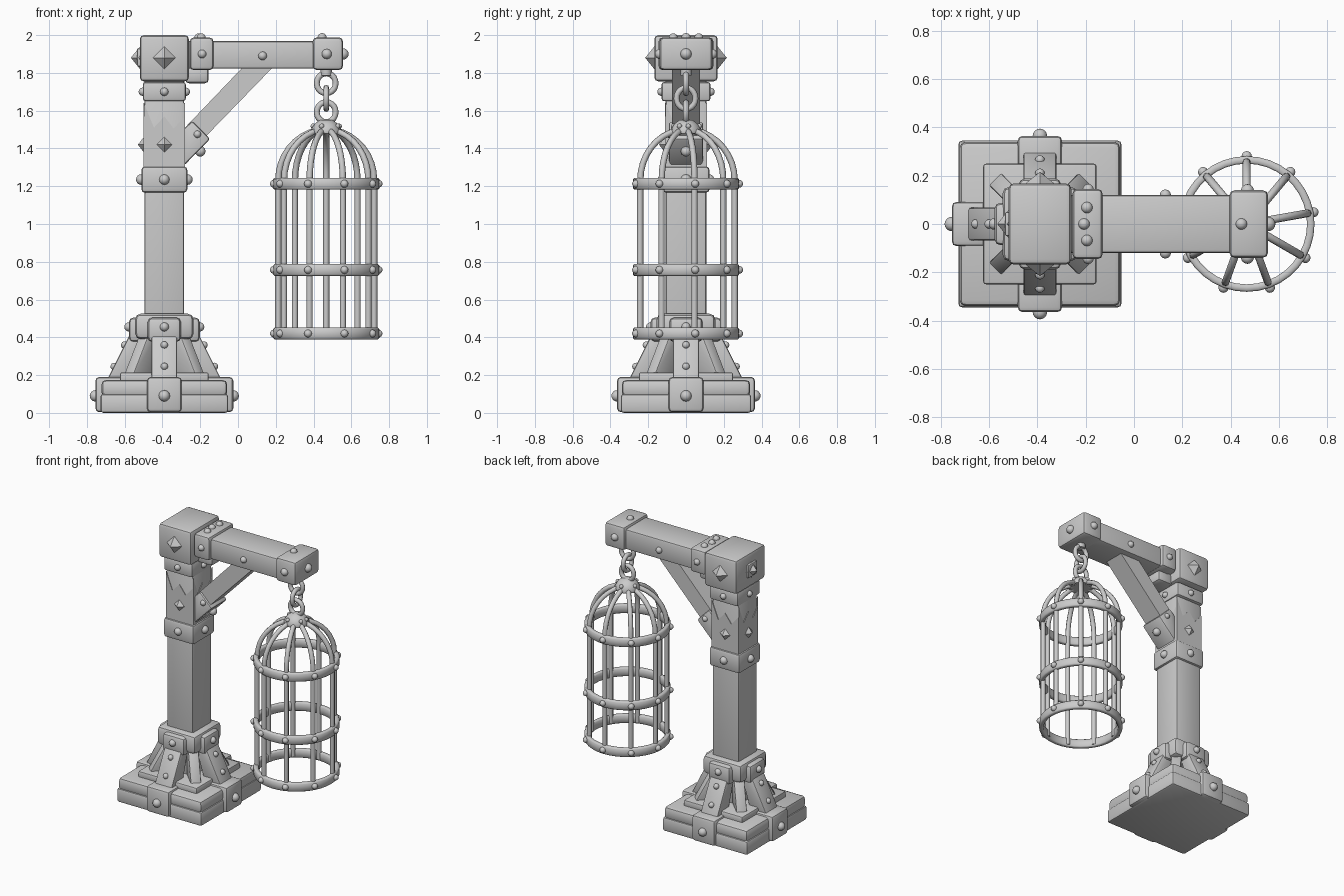
import bpy, bmesh, math
from mathutils import Vector, Matrix

if "Cube" in bpy.data.objects:
    bpy.data.objects.remove(bpy.data.objects["Cube"])

grey = bpy.data.materials.new("plain grey")
grey.use_nodes = True
grey.diffuse_color = (0.6, 0.6, 0.6, 1)
grey.node_tree.nodes["Principled BSDF"].inputs["Base Color"].default_value = (0.6, 0.6, 0.6, 1)

PX = -0.39             # post centre
CX = 0.467             # cage centre
SIDES = [Vector((1, 0, 0)), Vector((0, 1, 0)), Vector((-1, 0, 0)), Vector((0, -1, 0))]
POST = Vector((PX, 0, 0))


def finish(name, bm, matrix=Matrix(), bevel=0.0, angle=35):
    """Turn a bmesh into a shaded object, optionally with softened edges."""
    bmesh.ops.recalc_face_normals(bm, faces=bm.faces)
    if bevel:
        bmesh.ops.bevel(bm, geom=bm.edges[:], offset=bevel, segments=2, profile=0.5,
                        affect='EDGES', clamp_overlap=True)
    me = bpy.data.meshes.new(name)
    bm.to_mesh(me)
    bm.free()
    me.materials.append(grey)
    me.shade_smooth()
    me.set_sharp_from_angle(angle=math.radians(angle))
    ob = bpy.data.objects.new(name, me)
    ob.matrix_world = matrix
    bpy.context.collection.objects.link(ob)
    return ob


def box(name, lo, hi, bevel=0.015, matrix=Matrix(), taper=1.0):
    """Bevelled box between two corners; taper scales its top."""
    lo, hi = Vector(lo), Vector(hi)
    mid, size = (lo + hi) / 2, hi - lo
    bm = bmesh.new()
    bmesh.ops.create_cube(bm, size=1)
    for v in bm.verts:
        k = taper if v.co.z > 0 else 1
        v.co = Vector((v.co.x * size.x * k, v.co.y * size.y * k, v.co.z * size.z)) + mid
    return finish(name, bm, matrix, bevel)


def block(name, half_x, half_y, z0, z1, bevel=0.015, taper=1.0):
    """Box centred on the post."""
    return box(name, (PX - half_x, -half_y, z0), (PX + half_x, half_y, z1), bevel, taper=taper)


def aim(pos, direction):
    return Matrix.Translation(pos) @ Vector(direction).to_track_quat('Z', 'Y').to_matrix().to_4x4()


def bolt(pos, direction, r=0.027, name="bolt"):
    bm = bmesh.new()
    bmesh.ops.create_uvsphere(bm, u_segments=12, v_segments=8, radius=r)
    finish(name, bm, aim(pos, direction), angle=80)


def diamond_stud(pos, direction, r=0.06, h=0.05):
    bm = bmesh.new()
    bmesh.ops.create_cone(bm, cap_ends=True, segments=4, radius1=r, radius2=0, depth=h)
    finish("diamond_stud", bm, aim(Vector(pos) + Vector(direction) * h / 2, direction))


def turn(i):
    """Quarter turn about the post axis; side 0 faces +x."""
    return Matrix.Translation(POST) @ Matrix.Rotation(i * math.pi / 2, 4, 'Z')


def prism(name, outline, half, matrix=Matrix(), bevel=0.0):
    """Extrude an xz outline along y, from -half to half."""
    bm = bmesh.new()
    face = bm.faces.new([bm.verts.new((x, -half, z)) for x, z in outline])
    new = bmesh.ops.extrude_face_region(bm, geom=[face])["geom"]
    bmesh.ops.translate(bm, vec=(0, 2 * half, 0), verts=[v for v in new if isinstance(v, bmesh.types.BMVert)])
    return finish(name, bm, matrix, bevel)


def tube(name, points, radius, closed=False, spline='POLY'):
    """Round bar along a path."""
    cu = bpy.data.curves.new(name, 'CURVE')
    cu.dimensions = '3D'
    cu.bevel_depth = radius
    cu.bevel_resolution = 2
    cu.use_fill_caps = True
    sp = cu.splines.new(spline)
    sp.points.add(len(points) - 1)
    for p, co in zip(sp.points, points):
        p.co = (*co, 1)
    sp.use_cyclic_u = closed
    sp.use_smooth = True
    cu.materials.append(grey)
    ob = bpy.data.objects.new(name, cu)
    bpy.context.collection.objects.link(ob)


def lathe(name, profile, steps, centre, closed):
    """Spin an (r, z) profile about a vertical axis."""
    bm = bmesh.new()
    vs = [bm.verts.new((r, 0, z)) for r, z in profile]
    es = [bm.edges.new(pair) for pair in zip(vs, vs[1:] + vs[:1] if closed else vs[1:])]
    bmesh.ops.spin(bm, geom=vs + es, cent=(0, 0, 0), axis=(0, 0, 1), angle=2 * math.pi,
                   steps=steps, use_duplicate=False)
    bmesh.ops.remove_doubles(bm, verts=bm.verts, dist=0.0005)
    return finish(name, bm, Matrix.Translation(centre), angle=50)


# Stone base: two worn layers and a raised step
block("base_slab_lower", 0.338, 0.345, 0, 0.1, 0.015)
block("base_slab_upper", 0.333, 0.34, 0.085, 0.175, 0.025)
block("base_step", 0.235, 0.25, 0.16, 0.215, 0.012)

# Clamps, leaning braces and collar pads on the four sides of the foot
for i, d in enumerate(SIDES):
    m = turn(i)
    box("base_clamp", (0.19, -0.092, 0.004), (0.365, 0.092, 0.19), 0.02, m)
    bolt(POST + d * 0.365 + Vector((0, 0, 0.09)), d, 0.03, "clamp_bolt")
    prism("foot_brace", [(0.305, 0.17), (0.17, 0.44), (0.09, 0.44), (0.17, 0.17)], 0.068, m, 0.01)
    for t in (0.28, 0.7):
        bolt(POST + d * (0.302 - 0.132 * t) + Vector((0, 0, 0.17 + 0.27 * t)),
             d + Vector((0, 0, 0.5)), 0.02, "brace_bolt")
    box("collar_pad", (0.1, -0.088, 0.375), (0.188, 0.088, 0.505), 0.025, m)
    bolt(POST + d * 0.188 + Vector((0, 0, 0.455)), d, 0.024, "collar_bolt")
    # Outer edge ribs that close the corners of the foot
    rib = m @ Matrix.Rotation(math.pi / 4, 4, 'Z')
    prism("corner_rib", [(0.27, 0.2), (0.15, 0.42), (0.08, 0.42), (0.1, 0.2)], 0.035, rib, 0.008)
block("foot_collar", 0.155, 0.155, 0.39, 0.525, 0.03)

# Post, bands and head
block("post", 0.105, 0.108, 0.17, 1.78, 0.012)
block("middle_band", 0.122, 0.125, 1.165, 1.305, 0.02)
block("upper_band", 0.114, 0.13, 1.65, 1.752, 0.015)
block("head_block", 0.13, 0.168, 1.755, 2.0, 0.022)
jagged = [(-0.108, 1.29), (0.108, 1.29), (0.108, 1.57), (0.05, 1.505), (0.0, 1.57),
          (-0.055, 1.51), (-0.108, 1.64)]
for i, d in enumerate(SIDES):
    depth = 0.105 if d.x else 0.108
    prism("jagged_sleeve", jagged, 0.004, Matrix.Translation(d * depth) @ turn(i + 1))
    bolt(POST + d * 0.122 + Vector((0, 0, 1.235)), d, 0.028, "band_bolt")
    bolt(POST + d * (0.114 if d.x else 0.13) + Vector((0, 0, 1.7)), d, 0.022, "band_bolt")
    if d.x < 1:
        diamond_stud(POST + d * depth + Vector((0, 0, 1.42)), d, 0.045, 0.035)
        diamond_stud(POST + d * (0.127 if d.x else 0.166) + Vector((0, 0, 1.88)), d, 0.062)
box("head_side_plate", (PX - 0.145, -0.05, 1.835), (PX - 0.12, 0.05, 1.93), 0.008)

# Horizontal arm with its two brackets
box("arm", (-0.3, -0.12, 1.822), (0.54, 0.12, 1.968), 0.014)
box("arm_inner_bracket", (-0.255, -0.145, 1.815), (-0.13, 0.145, 1.987), 0.02)
box("arm_under_block", (-0.28, -0.075, 1.745), (-0.155, 0.075, 1.83), 0.02)
box("arm_end_cap", (0.395, -0.14, 1.815), (0.556, 0.14, 1.988), 0.022)
for y in (-0.068, 0, 0.068):
    bolt((-0.195 - (0.012 if y == 0 else 0), y, 1.985), (0, 0, 1), 0.024)
bolt((0.445, 0, 1.987), (0, 0, 1), 0.024)
bolt((0.556, 0, 1.9), (1, 0, 0), 0.03)
for s in (-1, 1):
    bolt((-0.19, s * 0.143, 1.9), (0, s, 0), 0.023)
    bolt((0.47, s * 0.138, 1.9), (0, s, 0), 0.027)
    bolt((0.13, s * 0.12, 1.89), (0, s, 0), 0.023)

# Diagonal strut with a cuff at its foot
prism("diagonal_strut", [(-0.3, 1.33), (0.19, 1.835), (0.03, 1.835), (-0.3, 1.49)], 0.075)
prism("strut_cuff", [(-0.285, 1.31), (-0.148, 1.45), (-0.243, 1.545), (-0.29, 1.5)], 0.09, bevel=0.012)
bolt((-0.2, 0, 1.385), (1, 0, -1), 0.028)
for s in (-1, 1):
    bolt((-0.215, s * 0.088, 1.475), (0, s, 0), 0.02)

# Chain links, alternately turned
for k, (z, h) in enumerate(((1.745, 0.053), (1.665, 0.056), (1.592, 0.053))):
    pts = []
    for j in range(20):
        a = j * math.tau / 20
        u = 0.05 * math.cos(a)
        pts.append((CX + (0 if k % 2 else u), u if k % 2 else 0, z + h * math.sin(a)))
    tube("chain_link", pts, 0.0155, True)
tube("arm_hook", [(CX, 0, 1.83), (CX, 0, 1.785)], 0.03)

# Cage crown
lathe("cage_crown", [(0.0, 1.555), (0.035, 1.55), (0.062, 1.53), (0.084, 1.495), (0.08, 1.478), (0.0, 1.478)],
      24, (CX, 0, 0), False)

# Cage bands and nine bars
for z in (0.42, 0.757, 1.213):
    lathe("cage_band", [(0.25, z - 0.025), (0.256, z - 0.031), (0.274, z - 0.031), (0.281, z - 0.024),
                        (0.281, z + 0.024), (0.274, z + 0.031), (0.256, z + 0.031), (0.25, z + 0.025)],
          36, (CX, 0, 0), True)
for i in range(9):
    a = math.radians(10 + 40 * i)
    d = Vector((math.cos(a), math.sin(a), 0))
    path = [(0.258, 0.4), (0.258, 1.21)]
    for j in range(1, 9):
        t = j * math.radians(80) / 8
        path.append((0.258 * math.cos(t), 1.23 + 0.27 * math.sin(t)))
    tube("cage_bar", [(CX + d.x * r, d.y * r, z) for r, z in path], 0.0165)
    for z in (0.42, 0.757, 1.213):
        bolt(Vector((CX, 0, z)) + d * 0.281, d, 0.021, "cage_bolt")
    if i % 2 == 0:
        bolt(Vector((CX, 0, 1.518)) + d * 0.07, d + Vector((0, 0, 0.6)), 0.014, "crown_bolt")
